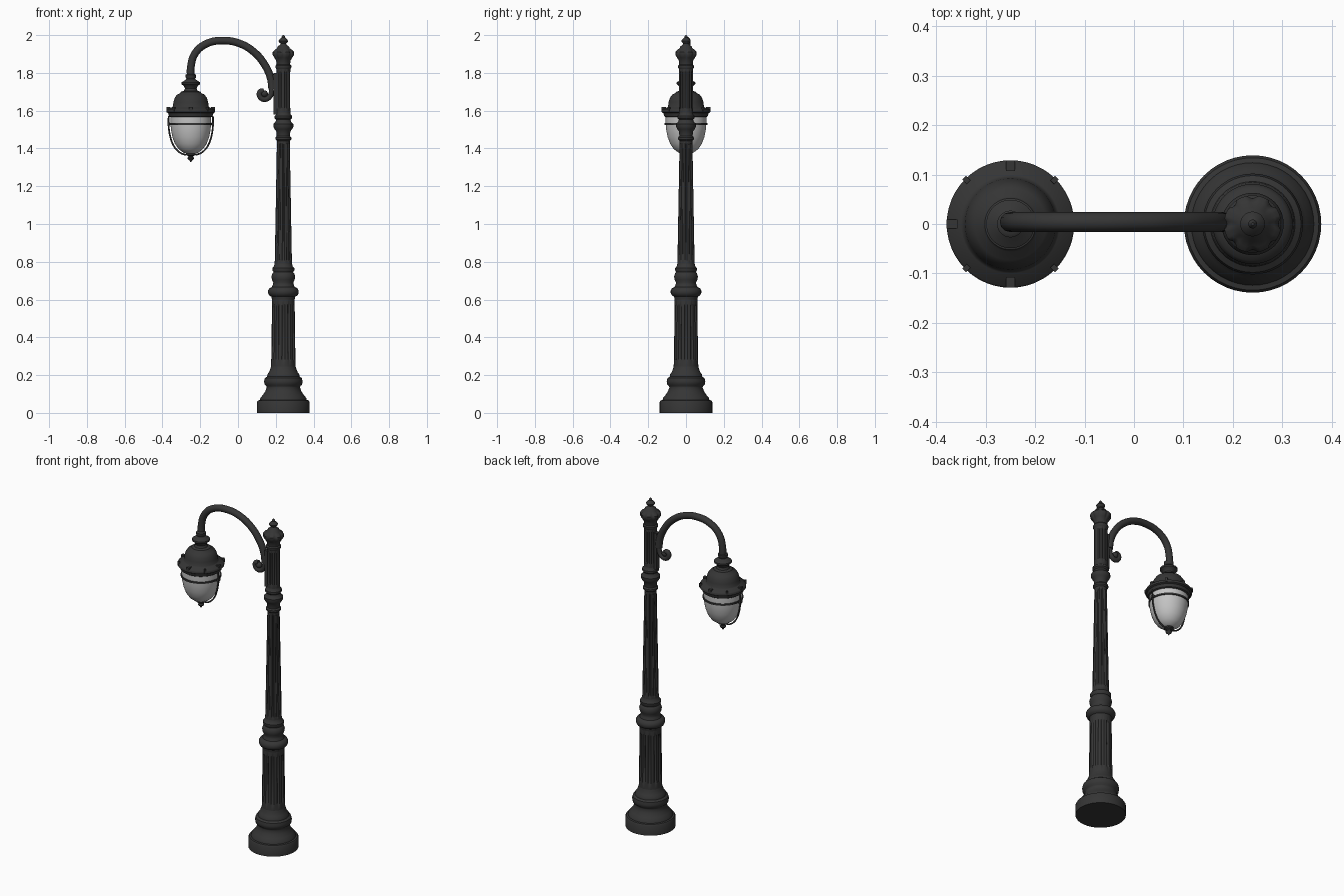
import bpy, bmesh, math
from mathutils import Vector

cube = bpy.data.objects.get("Cube")
if cube:
    bpy.data.objects.remove(cube, do_unlink=True)

POST_X, LAMP_X = 0.24, -0.25


def material(name, value, rough):
    m = bpy.data.materials.new(name)
    m.use_nodes = True
    color = (value, value, value, 1)
    m.diffuse_color = color
    bsdf = m.node_tree.nodes["Principled BSDF"]
    bsdf.inputs["Base Color"].default_value = color
    bsdf.inputs["Roughness"].default_value = rough
    return m


iron = material("dark iron", 0.036, 0.6)
frosted = material("frosted glass", 0.55, 0.4)


def finish(obj, mat):
    obj.data.materials.append(mat)
    bpy.ops.object.select_all(action='DESELECT')
    obj.select_set(True)
    bpy.context.view_layer.objects.active = obj
    bpy.ops.object.shade_smooth_by_angle(angle=math.radians(40))
    return obj


def from_bmesh(name, bm, mat):
    bmesh.ops.recalc_face_normals(bm, faces=bm.faces[:])
    mesh = bpy.data.meshes.new(name)
    bm.to_mesh(mesh)
    bm.free()
    obj = bpy.data.objects.new(name, mesh)
    bpy.context.collection.objects.link(obj)
    return finish(obj, mat)


def lathe(name, profile, x, mat=iron, flutes=0, segs=48):
    """Spin (radius, z, groove depth) points; grooves repeat 'flutes' times."""
    bm = bmesh.new()
    rings = []
    for r, z, *depth in profile:
        d = depth[0] if depth else 0
        ring = []
        for i in range(segs):
            a = 2 * math.pi * i / segs
            rr = r - d * max(0, math.cos(flutes * a))
            ring.append(bm.verts.new((x + rr * math.cos(a), rr * math.sin(a), z)))
        rings.append(ring)
    for low, high in zip(rings, rings[1:]):
        for i in range(segs):
            j = (i + 1) % segs
            bm.faces.new((low[i], low[j], high[j], high[i]))
    bm.faces.new(rings[0])
    bm.faces.new(rings[-1])
    return from_bmesh(name, bm, mat)


def fluted(name, z0, z1, r0, r1, depth, flutes, margin=0.015):
    """Tapered shaft whose grooves stop short of both ends."""
    def at(z):
        return r0 + (r1 - r0) * (z - z0) / (z1 - z0)
    a, b = z0 + margin, z1 - margin
    profile = [(r0, z0), (at(a), a), (at(a + .012), a + .012, depth),
               (at(b - .012), b - .012, depth), (at(b), b), (r1, z1)]
    return lathe(name, profile, POST_X, iron, flutes, flutes * 8)


def tube(name, points, radius, mat=iron, cyclic=False):
    """Round bar along a smooth path, turned into a mesh."""
    cu = bpy.data.curves.new(name, 'CURVE')
    cu.dimensions = '3D'
    cu.bevel_depth = radius
    cu.bevel_resolution = 4
    cu.use_fill_caps = True
    sp = cu.splines.new('BEZIER')
    sp.bezier_points.add(len(points) - 1)
    sp.use_cyclic_u = cyclic
    sp.resolution_u = 8
    for p, co in zip(sp.bezier_points, points):
        p.co = co
        p.handle_left_type = p.handle_right_type = 'AUTO'
    obj = bpy.data.objects.new(name, cu)
    bpy.context.collection.objects.link(obj)
    bpy.ops.object.select_all(action='DESELECT')
    obj.select_set(True)
    bpy.context.view_layer.objects.active = obj
    bpy.ops.object.convert(target='MESH')
    return finish(bpy.context.object, mat)


def box(name, center, size, angle=0):
    bpy.ops.mesh.primitive_cube_add(size=1, location=center, rotation=(0, 0, angle))
    obj = bpy.context.object
    obj.name = name
    obj.scale = size
    bev = obj.modifiers.new("soft edges", 'BEVEL')
    bev.width = 0.003
    return finish(obj, iron)


def ball(name, center, radius):
    bpy.ops.mesh.primitive_uv_sphere_add(segments=16, ring_count=10, radius=radius, location=center)
    bpy.context.object.name = name
    return finish(bpy.context.object, iron)


# Post, from the ground up
lathe("base", [(.139, 0), (.139, .058), (.134, .066), (.124, .068), (.121, .08),
               (.108, .095), (.095, .115), (.088, .135), (.09, .142), (.099, .15),
               (.102, .168), (.098, .184), (.086, .192), (.084, .205), (.076, .215),
               (.068, .235), (.064, .25)], POST_X)
fluted("lower_shaft", .245, .605, .065, .06, .009, 12, .03)
lathe("middle_collar", [(.06, .6), (.063, .615), (.075, .622), (.081, .635), (.081, .648),
                        (.074, .66), (.06, .667), (.055, .68), (.053, .69), (.06, .705),
                        (.063, .722), (.058, .738), (.052, .745), (.058, .755), (.058, .767),
                        (.05, .775), (.046, .79)], POST_X)
fluted("long_shaft", .785, 1.445, .046, .034, .006, 12)
lathe("upper_collar", [(.034, 1.44), (.042, 1.448), (.042, 1.458), (.035, 1.466),
                       (.037, 1.49), (.046, 1.502), (.053, 1.515), (.053, 1.53),
                       (.042, 1.54), (.038, 1.552), (.046, 1.56), (.046, 1.572),
                       (.038, 1.58), (.036, 1.6)], POST_X)
fluted("top_shaft", 1.59, 1.83, .037, .037, .006, 10)
lathe("cap", [(.037, 1.82), (.042, 1.828), (.042, 1.838), (.036, 1.845), (.038, 1.865),
              (.048, 1.88, .003), (.058, 1.895, .006), (.058, 1.91, .006),
              (.047, 1.922, .004), (.034, 1.93), (.03, 1.94), (.018, 1.948),
              (.014, 1.955), (.023, 1.963), (.025, 1.97), (.018, 1.98),
              (.009, 1.987), (.009, 1.992), (.003, 2.0)], POST_X, iron, 8, 64)

# Curved arm ending in a scroll, with its mounting plate
arm = [(-.25, 1.77), (-.25, 1.83), (-.226, 1.905), (-.165, 1.955), (-.08, 1.971),
       (.01, 1.955), (.085, 1.91), (.14, 1.845), (.172, 1.775), (.181, 1.715)]
scroll = [(.168, 1.675), (.139, 1.66), (.115, 1.677), (.118, 1.7), (.138, 1.704)]
tube("arm", [(x, .004, z) for x, z in arm], .02)
tube("scroll", [(x, .004, z) for x, z in arm[-1:] + scroll], .014)
ball("scroll_eye", (.14, .004, 1.69), .018)
box("arm_plate", (.198, 0, 1.69), (.018, .03, .22))
box("arm_bracket", (.187, .002, 1.755), (.03, .022, .07))

# Lamp hood
lathe("hood", [(.02, 1.795), (.027, 1.79), (.027, 1.775), (.022, 1.768), (.036, 1.758),
               (.049, 1.75), (.049, 1.74), (.036, 1.73), (.031, 1.718), (.036, 1.705),
               (.052, 1.7), (.056, 1.693), (.073, 1.685), (.085, 1.668), (.092, 1.645),
               (.095, 1.622), (.1, 1.617), (.126, 1.608), (.129, 1.603), (.129, 1.592),
               (.12, 1.587), (.115, 1.57), (.107, 1.565)], LAMP_X)

# Rim lugs: larger on the axes, smaller between
for i in range(8):
    a = i * math.pi / 4
    s = .022 if i % 2 == 0 else .013
    r = .118 if i % 2 == 0 else .126
    box("rim_lug", (LAMP_X + r * math.cos(a), r * math.sin(a), 1.608), (s, s * .8, .024), a)

# Glass bowl
bowl = [(.107, 1.575), (.108, 1.54), (.105, 1.5), (.097, 1.46), (.084, 1.425),
        (.065, 1.397), (.04, 1.378), (.015, 1.37)]
lathe("glass_bowl", bowl, LAMP_X, frosted)

# Cage: band around the bowl, two side bars and a bottom finial
lathe("cage_band", [(.106, 1.524), (.113, 1.524), (.113, 1.534), (.106, 1.534)], LAMP_X)
for side in (-1, 1):
    path = [(LAMP_X + side * (r + .01), 0, z - .004) for r, z in bowl]
    tube("cage_bar", path, .0045)
    box("band_clip", (LAMP_X + side * .117, 0, 1.529), (.014, .02, .016))
lathe("finial", [(.012, 1.378), (.026, 1.374), (.026, 1.366), (.014, 1.36), (.012, 1.355),
                 (.018, 1.349), (.015, 1.342), (.007, 1.337), (.003, 1.328)], LAMP_X)
